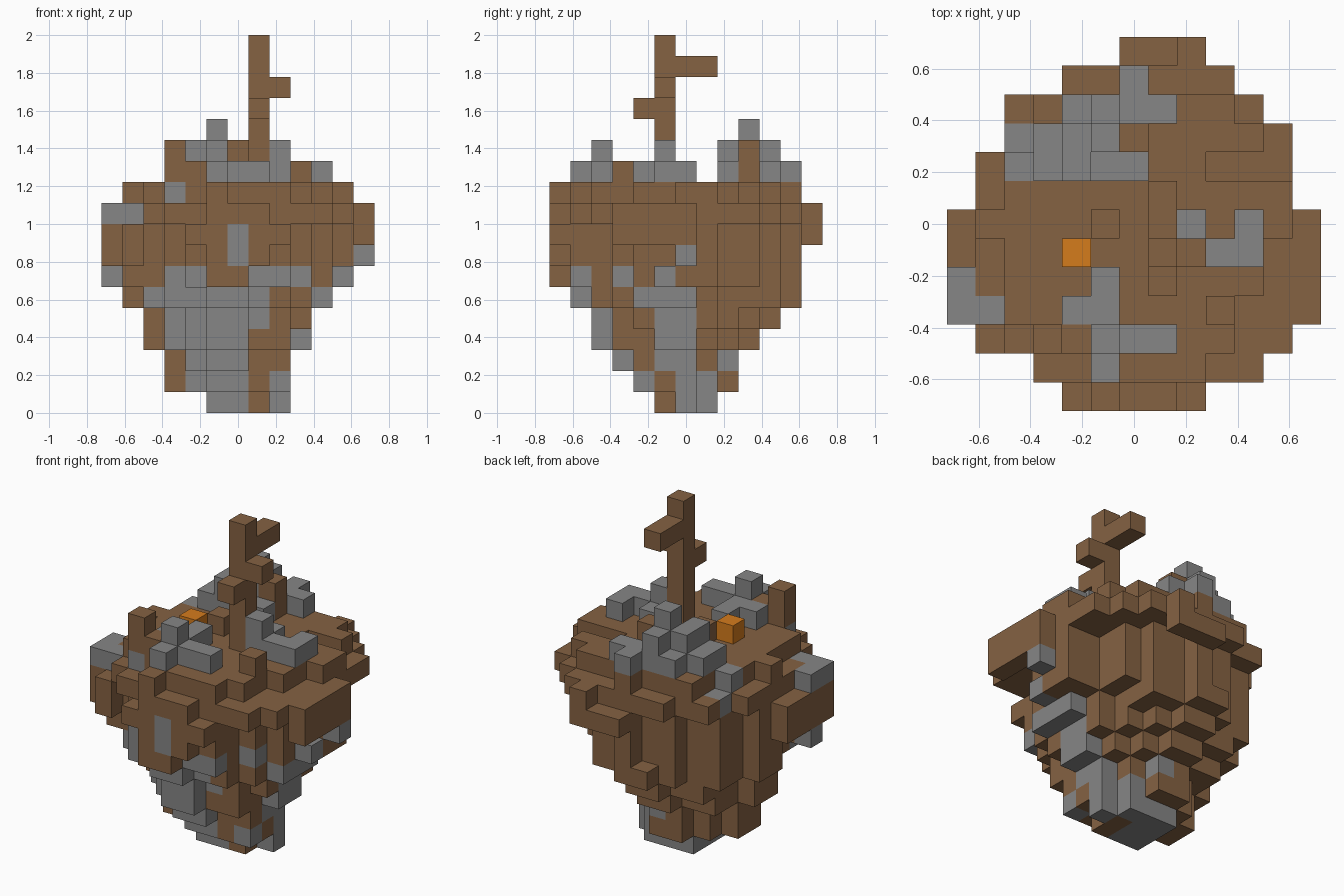
import bpy
import bmesh
import random
from mathutils import Vector

if "Cube" in bpy.data.objects:
    bpy.data.objects.remove(bpy.data.objects["Cube"], do_unlink=True)

U = 2 / 18  # edge of one block
rng = random.Random(4)
cells = {}  # block position -> part name
E, S, T = "earth_body", "stone_patches", "tree_trunk"


def material(name, colour):
    m = bpy.data.materials.new(name)
    m.use_nodes = True
    m.diffuse_color = (*colour, 1)
    m.node_tree.nodes["Principled BSDF"].inputs["Base Color"].default_value = (*colour, 1)
    return m


brown = material("earth brown", (0.235, 0.122, 0.055))
grey = material("stone grey", (0.237, 0.237, 0.237))
orange = material("ore orange", (0.66, 0.2, 0.012))
parts = {E: brown, S: grey, T: brown, "ore_block": orange}


def box(part, xs, ys, zs):
    """Fill an inclusive range of blocks."""
    for x in range(xs[0], xs[-1] + 1):
        for y in range(ys[0], ys[-1] + 1):
            for z in range(zs[0], zs[-1] + 1):
                cells[x, y, z] = part


def paint(axis, sign, runs):
    """Turn the outermost earth block along an axis to stone, for each run (first, last, layer)."""
    other = 1 - axis
    for first, last, layer in runs:
        for i in range(first, last + 1):
            row = [c for c in cells if c[other] == i and c[2] == layer]
            if row:
                cells[max(row, key=lambda c: sign * c[axis])] = S


# Tapered floating earth: one ragged rounded layer per level, given by its x and y extents
layers = [(-1, 2, -1, 1), (-3, 2, -2, 2), (-3, 2, -3, 2), (-4, 3, -4, 3), (-4, 3, -4, 4),
          (-5, 4, -5, 5), (-5, 5, -5, 5), (-5, 5, -5, 5), (-5, 5, -5, 5), (-5, 5, -5, 5),
          (-5, 5, -5, 5)]
ragged = {(x, y): rng.uniform(-0.06, 0.16) for x in range(-6, 7) for y in range(-6, 7)}
for z, (x0, x1, y0, y1) in enumerate(layers):
    cx, cy = (x0 + x1) / 2, (y0 + y1) / 2
    rx, ry = (x1 - x0) / 2 + 0.3, (y1 - y0) / 2 + 0.3
    for x in range(x0, x1 + 1):
        for y in range(y0, y1 + 1):
            # The back left corner undercuts more steeply
            power = 2 if z > 8 else 1.5 if x > cx and y > cy else 1.75
            dist = (abs((x - cx) / rx) ** power + abs((y - cy) / ry) ** power) ** (1 / power)
            on_axis = abs(x - cx) < 1 or abs(y - cy) < 1
            if dist + (0 if on_axis else ragged[x, y]) <= 1.03:
                cells[x, y, z] = E

# Widest rim, row by row from front to back
rim = [(-3, 4), (-4, 5)] + [(-5, 5)] * 6 + [(-4, 5), (-4, 4), (-2, 3)]
for y, row in enumerate(rim, -5):
    box(E, row, (y,), (9,))

# Side ledges: left, right, back and front
box(E, (6,), (-3, 0), (8, 9))
box(E, (6,), (0,), (7,))
box(E, (5,), (-1,), (6,))
box(E, (-6,), (-3, -2), (7, 9))
box(E, (-6,), (-1, 0), (7, 8))
box(E, (-5,), (-4,), (7, 8))
box(E, (-5,), (-3, -2), (6, 8))
box(S, (-6,), (-2,), (6,))
box(E, (0, 1), (6,), (8,))
box(E, (2,), (6,), (8, 9))
box(E, (-2,), (-6,), (8,))
box(E, (-1,), (-6,), (6, 10))
box(E, (0, 1), (-6,), (7, 9))
box(E, (0,), (-6,), (6,))
box(E, (2,), (-6,), (8,))
box(E, (3,), (-2,), (4,))
box(E, (2,), (-2,), (1, 2))

# Dips in the top surface
dips = [(-5, -4), (-5, -3), (-3, -5), (-5, -1), (-5, 1), (-4, 3), (3, 2), (4, 2), (5, 2)]
for x, y in dips:
    cells.pop((x, y, 10), None)
box(E, (-5,), (0,), (10,))

# Stone seams on the front, the left side and the underside
paint(1, -1, [(-3, -3, 10), (0, 0, 8), (0, 0, 7), (6, 6, 7), (-3, -2, 6),
              (1, 2, 6), (5, 5, 6), (-4, 1, 5), (4, 4, 5), (-3, 1, 4), (-3, 0, 3), (3, 3, 3),
              (-2, 0, 2), (-2, 0, 1), (2, 2, 1), (-1, 0, 0), (2, 2, 0)])
paint(0, 1, [(0, 0, 7), (-5, -5, 6), (-3, -3, 6), (-1, -1, 6), (-5, -5, 5), (-2, 0, 5),
             (-4, -4, 4), (-1, 0, 4), (-4, -4, 3), (-1, 0, 3), (-3, -3, 2), (-1, 0, 2),
             (2, 2, 2), (-2, -2, 1), (0, 1, 1), (0, 1, 0)])
box(S, (-1, 0), (-1, 1), (0,))

# Stones on top: back ridge, front rocks and a low bend beside the trunk
box(S, (-4,), (2,), (10,))
box(S, (-4,), (3,), (9,))
box(S, (-3, -1), (2, 3), (11,))
box(S, (0,), (2,), (11,))
box(S, (-2, 1), (4,), (11,))
box(S, (0,), (5,), (11,))
box(S, (-2,), (2, 3), (12,))
box(S, (-1,), (3, 4), (12,))
box(S, (-1,), (3,), (13,))
box(S, (-1, 1), (-4,), (11,))
box(S, (-1,), (-4,), (12,))
box(S, (-1,), (-5,), (11,))
box(S, (-2, -1), (-3,), (11,))
box(S, (-1,), (-2,), (11,))
box(S, (2,), (-1, 0), (11,))
box(S, (2,), (-1,), (12,))
box(S, (3, 4), (-1,), (11,))
box(S, (4,), (0,), (11,))
box(S, (-6,), (-3, -2), (9,))
box(S, (-5,), (-3,), (9,))

# Earth lumps on top
box(E, (-3,), (-4,), (11, 12))
box(E, (-2,), (-4,), (11,))
box(E, (3,), (-3,), (11,))
box(E, (0,), (3,), (11, 12))
box(E, (-1,), (0,), (11,))

# Ore block, trunk and its three branches
box("ore_block", (-2,), (-1,), (11,))
box(T, (1,), (-1,), (11, 17))
box(T, (1,), (-2,), (14,))
box(T, (2,), (-1,), (15,))
box(T, (1,), (0, 1), (16,))

# One mesh per part, keeping only the exposed block faces
for part, mat in parts.items():
    bm = bmesh.new()
    for cell, owner in cells.items():
        if owner != part:
            continue
        centre = Vector((cell[0], cell[1], cell[2] + 0.5))
        for axis in range(3):
            for sign in (-1, 1):
                n = Vector((0, 0, 0))
                n[axis] = sign
                if tuple(int(c + d) for c, d in zip(cell, n)) in cells:
                    continue
                u = Vector((0, 0, 0))
                u[(axis + 1) % 3] = 1
                w = n.cross(u)
                quad = [centre + (n + a * u + b * w) / 2
                        for a, b in ((-1, -1), (1, -1), (1, 1), (-1, 1))]
                bm.faces.new([bm.verts.new(p * U) for p in quad])
    bmesh.ops.remove_doubles(bm, verts=bm.verts, dist=0.001)
    mesh = bpy.data.meshes.new(part)
    bm.to_mesh(mesh)
    bm.free()
    mesh.materials.append(mat)
    bpy.context.collection.objects.link(bpy.data.objects.new(part, mesh))
